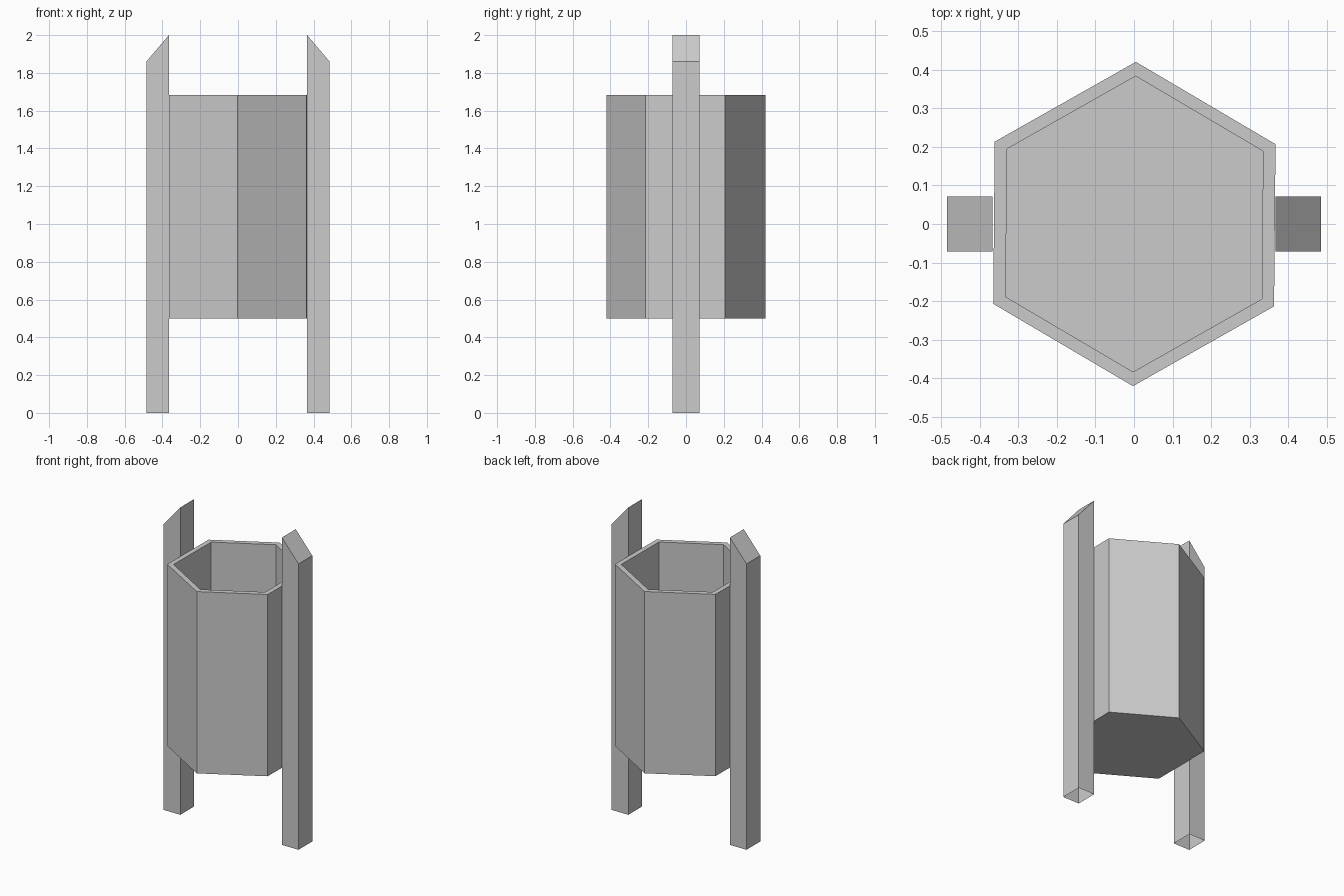
import bpy, bmesh
from math import sin, cos, pi

if "Cube" in bpy.data.objects:
    bpy.data.objects.remove(bpy.data.objects["Cube"])


def make_object(name, bm):
    bmesh.ops.recalc_face_normals(bm, faces=bm.faces)
    mesh = bpy.data.meshes.new(name)
    bm.to_mesh(mesh)
    bm.free()
    obj = bpy.data.objects.new(name, mesh)
    bpy.context.collection.objects.link(obj)
    return obj


def bridge(bm, a, b):
    n = len(a)
    for i in range(n):
        j = (i + 1) % n
        bm.faces.new((a[i], a[j], b[j], b[i]))


# Hexagonal bin: outer wall, rim, inner wall and floor
def hex_ring(bm, radius, z, turn=-0.009):
    angles = [pi / 2 + turn + i * pi / 3 for i in range(6)]
    return [bm.verts.new((0.001 + radius * cos(a), radius * sin(a), z)) for a in angles]


bm = bmesh.new()
rings = [hex_ring(bm, r, z) for r, z in
         [(0.42, 0.50), (0.42, 1.683), (0.383, 1.683), (0.383, 0.54)]]
for lower, upper in zip(rings, rings[1:]):
    bridge(bm, lower, upper)
bm.faces.new(rings[0])
bm.faces.new(rings[-1])
make_object("hexagonal_bin", bm)


# Posts: slanted tops, open undersides
def make_post(name, side):
    bm = bmesh.new()
    inner, outer, half = side * 0.366, side * 0.485, 0.071
    corners = [(inner, -half, 2.0), (outer, -half, 1.86),
               (outer, half, 1.86), (inner, half, 2.0)]
    bottom = [bm.verts.new((x, y, 0)) for x, y, z in corners]
    top = [bm.verts.new(c) for c in corners]
    bridge(bm, bottom, top)
    bm.faces.new(top)
    make_object(name, bm)


make_post("left_post", -1)
make_post("right_post", 1)
